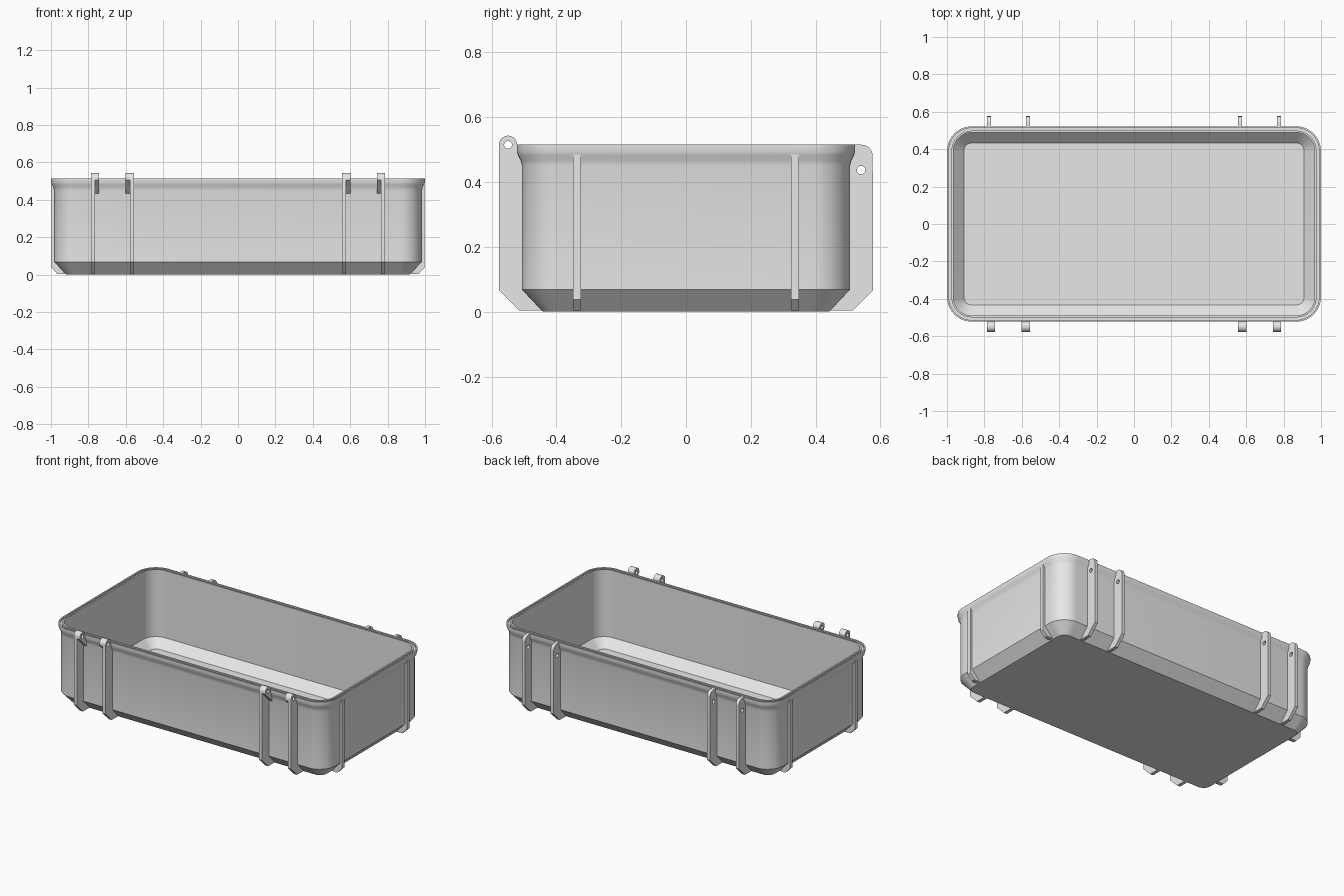
import bpy, bmesh, math
from mathutils import Matrix

if "Cube" in bpy.data.objects:
    bpy.data.objects.remove(bpy.data.objects["Cube"])

grey = bpy.data.materials.new("light grey plastic")
grey.diffuse_color = (0.8, 0.8, 0.8, 1)
grey.use_nodes = True
grey.node_tree.nodes["Principled BSDF"].inputs["Base Color"].default_value = grey.diffuse_color


def finish(name, bm):
    bmesh.ops.remove_doubles(bm, verts=bm.verts, dist=1e-5)
    bmesh.ops.recalc_face_normals(bm, faces=bm.faces)
    mesh = bpy.data.meshes.new(name)
    bm.to_mesh(mesh)
    bm.free()
    mesh.materials.append(grey)
    obj = bpy.data.objects.new(name, mesh)
    bpy.context.collection.objects.link(obj)
    bpy.ops.object.select_all(action='DESELECT')
    bpy.context.view_layer.objects.active = obj
    obj.select_set(True)
    bpy.ops.object.shade_smooth_by_angle(angle=math.radians(32))
    return obj


def arc(cx, cy, r, a0, a1, n=10):
    return [(cx + r * math.cos(math.radians(a0 + (a1 - a0) * i / n)),
             cy + r * math.sin(math.radians(a0 + (a1 - a0) * i / n))) for i in range(n + 1)]


def rounded_rect(hx, hy, r):
    pts = []
    for sx, sy, a in ((1, 1, 0), (-1, 1, 90), (-1, -1, 180), (1, -1, 270)):
        pts += arc(sx * (hx - r), sy * (hy - r), r, a, a + 90, 12)
    return pts


def plate(name, outlines, lo, hi, matrix):
    """Extrude a flat outline (with optional holes) between depths lo and hi."""
    cu = bpy.data.curves.new("outline", 'CURVE')
    cu.dimensions, cu.fill_mode, cu.extrude = '2D', 'BOTH', (hi - lo) / 2
    for pts in outlines:
        sp = cu.splines.new('POLY')
        sp.points.add(len(pts) - 1)
        for p, (u, v) in zip(sp.points, pts):
            p.co = (u, v, 0, 1)
        sp.use_cyclic_u = True
    tmp = bpy.data.objects.new("outline", cu)
    bpy.context.collection.objects.link(tmp)
    dg = bpy.context.evaluated_depsgraph_get()
    mesh = bpy.data.meshes.new_from_object(tmp.evaluated_get(dg))
    bm = bmesh.new()
    bm.from_mesh(mesh)
    bm.transform(matrix @ Matrix.Translation((0, 0, (lo + hi) / 2)))
    bpy.data.objects.remove(tmp)
    bpy.data.curves.remove(cu)
    bpy.data.meshes.remove(mesh)
    return finish(name, bm)


# Tray shell: rings (offset from the wall line, height), outside up, over the rim, inside down
WALL_X, WALL_Y, WALL_R = 0.983, 0.506, 0.115
rings = [(-0.064, 0.0), (0, 0.068), (0, 0.45), (0.004, 0.466), (0.012, 0.482), (0.016, 0.495),
         (0.016, 0.515), (0.007, 0.515), (0.007, 0.503), (-0.007, 0.503), (-0.007, 0.515),
         (-0.017, 0.515), (-0.017, 0.075), (-0.073, 0.02)]
bm = bmesh.new()
loops = []
for off, z in rings:
    pts = rounded_rect(WALL_X + off, WALL_Y + off, WALL_R + off)
    loops.append([bm.verts.new((x, y, z)) for x, y in pts])
for a, b in zip(loops, loops[1:]):
    for i in range(len(a)):
        j = (i + 1) % len(a)
        bm.faces.new((a[i], a[j], b[j], b[i]))
bm.faces.new(loops[0])
bm.faces.new(loops[-1])
finish("tray_shell", bm)

# Profiles are drawn as (outward, up)
foot = [(0.495, 0.07), (0.445, 0.003), (0.513, 0.003), (0.577, 0.066)]
knuckle = arc(0.549, 0.515, 0.028, 0, 180, 16)
pin_hole = arc(0.549, 0.515, 0.012, 0, 345, 23)
hinge_rib = foot + knuckle + [(0.520, 0.488), (0.497, 0.45)]
hinge_boss = [(0.497, 0.425), (0.577, 0.505)] + knuckle + [(0.520, 0.488), (0.497, 0.45)]
latch_rib = foot + arc(0.541, 0.48, 0.035, 0, 90) + [(0.517, 0.515), (0.514, 0.49), (0.497, 0.45)]
latch_hole = arc(0.540, 0.437, 0.013, 0, 345, 23)
end_rib = [(0.975, 0.07), (0.925, 0.003), (0.965, 0.003), (0.998, 0.037), (0.998, 0.485), (0.975, 0.485)]

# Depth runs along x for front and back ribs, along y for end ribs
front = Matrix(((0, 0, 1, 0), (-1, 0, 0, 0), (0, 1, 0, 0), (0, 0, 0, 1)))
back = Matrix(((0, 0, 1, 0), (1, 0, 0, 0), (0, 1, 0, 0), (0, 0, 0, 1)))


def span(a, b, s):
    return sorted((a * s, b * s))


for s, side in ((-1, "left"), (1, "right")):
    for where, rib, boss in (("outer", (0.765, 0.787), (0.743, 0.765)),
                             ("inner", (0.556, 0.578), (0.578, 0.602))):
        tag = f"{side}_{where}"
        plate(f"front_rib_{tag}", [hinge_rib, pin_hole], *span(*rib, s), front)
        plate(f"front_boss_{tag}", [hinge_boss, pin_hole], *span(*boss, s), front)
        plate(f"back_rib_{tag}", [latch_rib, latch_hole], *span(*rib, s), back)
    # Thin stiffening ribs on the short ends
    end = Matrix(((s, 0, 0, 0), (0, 0, 1, 0), (0, 1, 0, 0), (0, 0, 0, 1)))
    for y, where in ((-0.336, "front"), (0.336, "back")):
        plate(f"end_rib_{side}_{where}", [end_rib], y - 0.0125, y + 0.0125, end)
